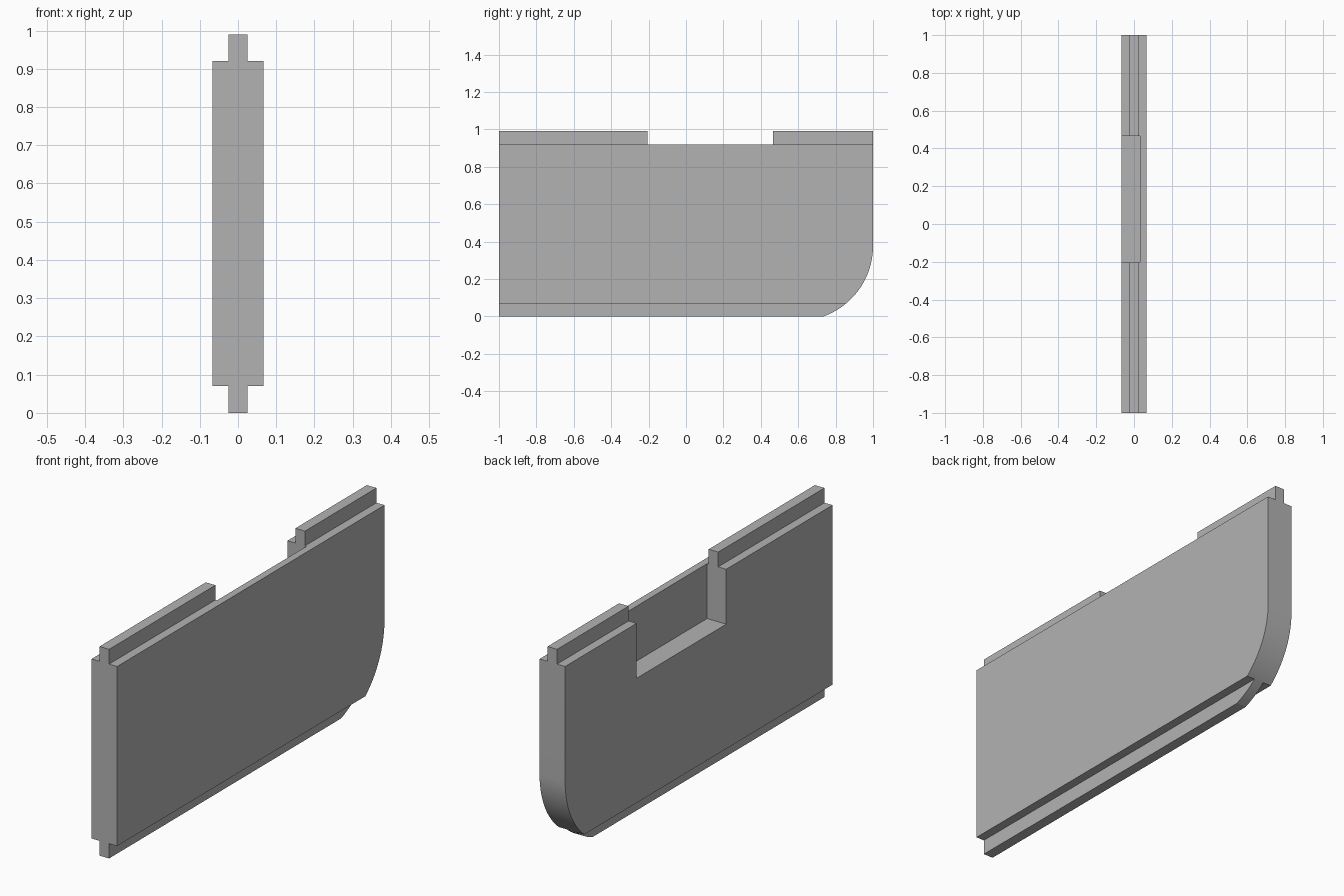
import bpy, bmesh, math
from mathutils import Matrix, Vector

cube = bpy.data.objects.get("Cube")
if cube:
    bpy.data.objects.remove(cube, do_unlink=True)

HALF_T, TONGUE, HEIGHT = 0.067, 0.025, 0.99
LOW, HIGH = 0.07, 0.92
RADIUS, ARC_Z = 0.4, 0.3765

grey = bpy.data.materials.new("plain grey")
grey.use_nodes = True
colour = (0.45, 0.45, 0.45, 1)
grey.diffuse_color = colour
grey.node_tree.nodes["Principled BSDF"].inputs["Base Color"].default_value = colour


def add_object(name, bm):
    bmesh.ops.recalc_face_normals(bm, faces=bm.faces)
    mesh = bpy.data.meshes.new(name)
    bm.to_mesh(mesh)
    bm.free()
    mesh.materials.append(grey)
    obj = bpy.data.objects.new(name, mesh)
    bpy.context.collection.objects.link(obj)
    return obj


def box(name, low, high):
    low, high = Vector(low), Vector(high)
    bm = bmesh.new()
    bmesh.ops.create_cube(bm, size=1, matrix=Matrix.Translation((low + high) / 2)
                          @ Matrix.Diagonal((*(high - low), 1)))
    return add_object(name, bm)


# Panel slab: side outline with one rounded lower corner, extruded in x
outline = [(1, HEIGHT), (-1, HEIGHT), (-1, 0)]
sweep = math.asin(ARC_Z / RADIUS)
steps = 24
for i in range(steps + 1):
    a = -sweep * (1 - i / steps)
    z = max(0, ARC_Z + RADIUS * math.sin(a))
    outline.append((1 - RADIUS + RADIUS * math.cos(a), z))
bm = bmesh.new()
face = bm.faces.new([bm.verts.new((-HALF_T, y, z)) for y, z in outline])
extruded = bmesh.ops.extrude_face_region(bm, geom=[face])
bmesh.ops.translate(bm, vec=(2 * HALF_T, 0, 0),
                    verts=[v for v in extruded["geom"] if isinstance(v, bmesh.types.BMVert)])
panel = add_object("panel", bm)

# Rebates leaving a tongue along the top and bottom edges
cutters = []
for side in (-1, 1):
    xs = sorted((side * TONGUE, side * 0.2))
    for z0, z1 in ((-0.1, LOW), (HIGH, 1.1)):
        cutters.append(box("rebate_cutter", (xs[0], -1.1, z0), (xs[1], 1.1, z1)))

# Pocket in one face that also interrupts the top tongue
cutters.append(box("pocket_cutter", (-0.2, -0.205, 0.66), (0.033, 0.465, 1.1)))

bpy.ops.object.select_all(action='DESELECT')
panel.select_set(True)
bpy.context.view_layer.objects.active = panel
for cutter in cutters:
    cutter.hide_render = True
    mod = panel.modifiers.new("cut", 'BOOLEAN')
    mod.operation = 'DIFFERENCE'
    mod.solver = 'EXACT'
    mod.object = cutter
    bpy.ops.object.modifier_apply(modifier=mod.name)
    bpy.data.objects.remove(cutter, do_unlink=True)

bpy.ops.object.shade_smooth_by_angle(angle=math.radians(20))
